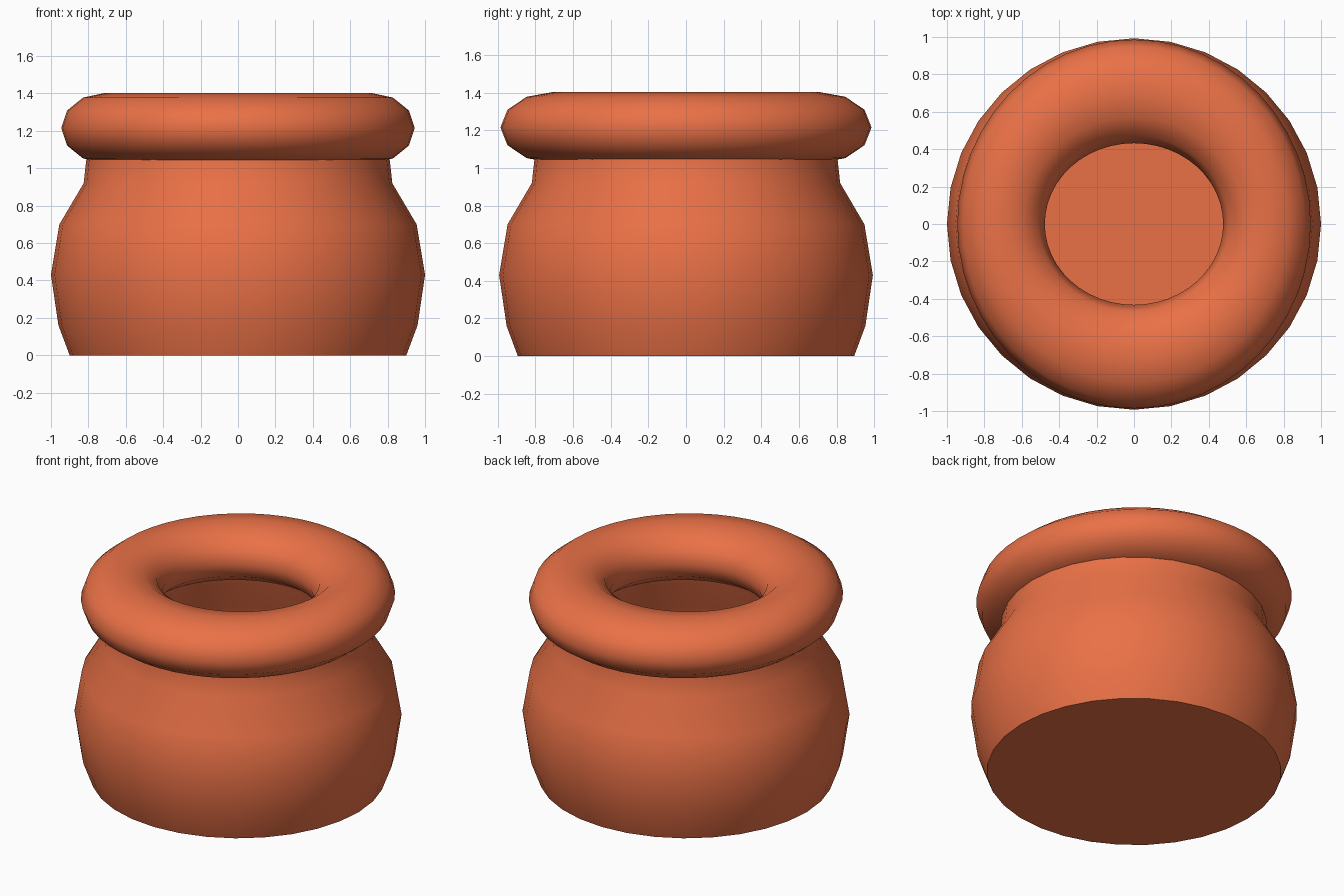
import bpy, bmesh
from math import radians, cos, sin, tau

if "Cube" in bpy.data.objects:
    bpy.data.objects.remove(bpy.data.objects["Cube"])

clay = bpy.data.materials.new("terracotta")
clay.diffuse_color = (0.82, 0.165, 0.062, 1)
clay.use_nodes = True
clay.node_tree.nodes["Principled BSDF"].inputs["Base Color"].default_value = clay.diffuse_color


def finish(name, bm, angle):
    bmesh.ops.recalc_face_normals(bm, faces=bm.faces)
    mesh = bpy.data.meshes.new(name)
    bm.to_mesh(mesh)
    bm.free()
    obj = bpy.data.objects.new(name, mesh)
    bpy.context.collection.objects.link(obj)
    mesh.materials.append(clay)
    bpy.ops.object.select_all(action='DESELECT')
    obj.select_set(True)
    bpy.context.view_layer.objects.active = obj
    bpy.ops.object.shade_smooth_by_angle(angle=radians(angle))


def bridge(bm, a, b):
    n = len(a)
    for i in range(n):
        bm.faces.new((a[i], a[(i + 1) % n], b[(i + 1) % n], b[i]))


# Pot body: open turned shell with a flat bottom, its lip hidden in the rim
profile = [(0.90, 0), (0.96, 0.16), (1.0, 0.43), (0.955, 0.70),
           (0.825, 0.92), (0.813, 1.03), (0.80, 1.12)]
bm = bmesh.new()
rings = [[bm.verts.new((r * cos(tau * i / 32), 0.993 * r * sin(tau * i / 32), z))
          for i in range(32)] for r, z in profile]
bm.faces.new(rings[0][::-1])
for a, b in zip(rings, rings[1:]):
    bridge(bm, a, b)
# the shell is open, so orientation is settled by the closed bottom side
finish("pot_body", bm, 50)

# Rim: thick ring, its tube a little wider at front and back than at the sides
bm = bmesh.new()
rings = []
for j in range(12):
    c, s = cos(tau * j / 12), sin(tau * j / 12)
    rx, ry, z = 0.711 + 0.234 * c, 0.709 + 0.277 * c, 1.215 + 0.188 * s
    rings.append([bm.verts.new((rx * cos(tau * i / 48), ry * sin(tau * i / 48), z))
                  for i in range(48)])
for j in range(12):
    bridge(bm, rings[j], rings[(j + 1) % 12])
finish("pot_rim", bm, 60)
